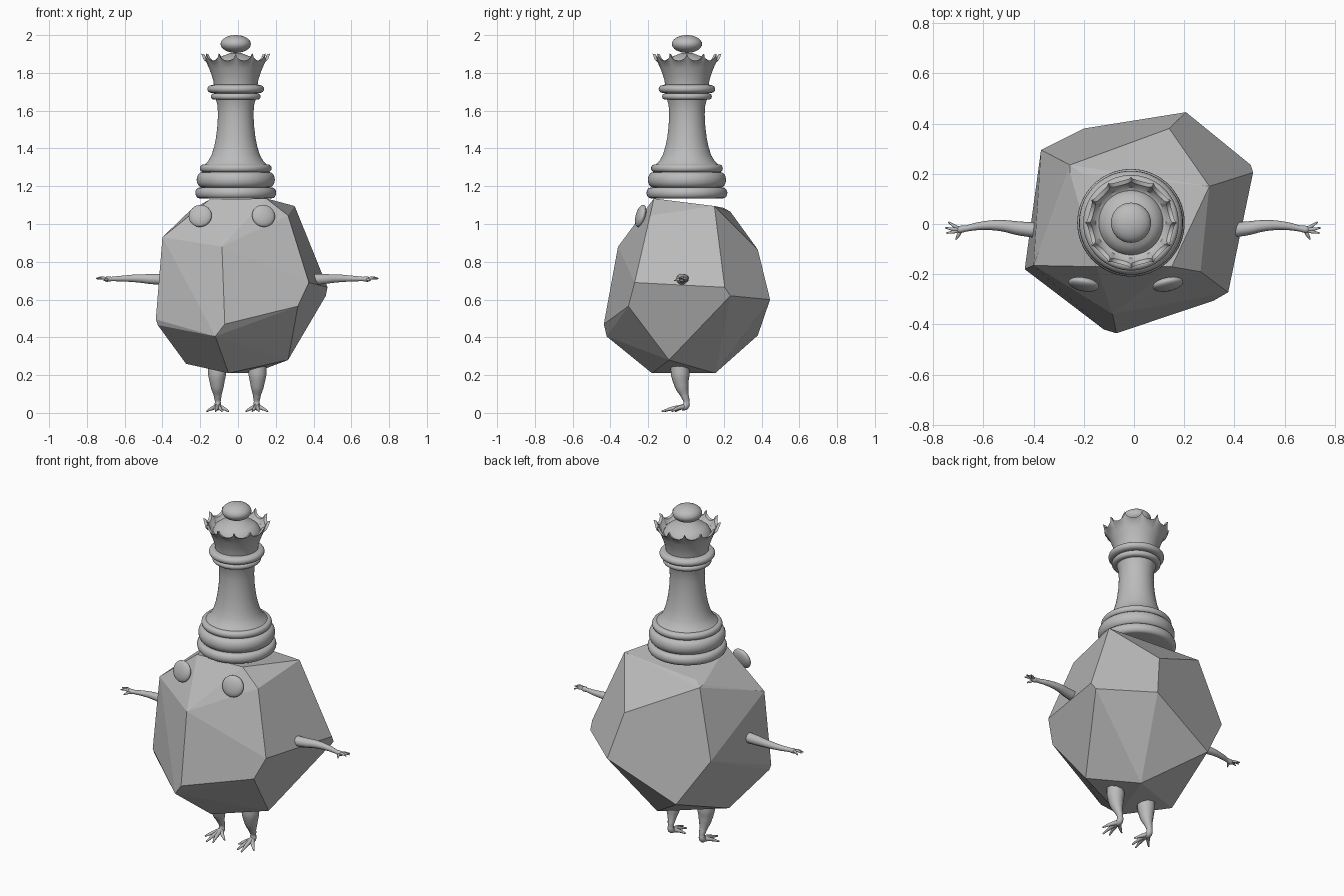
import bpy, bmesh, math
from mathutils import Vector

if "Cube" in bpy.data.objects:
    bpy.data.objects.remove(bpy.data.objects["Cube"])

gray = bpy.data.materials.new("stone_gray")
gray.diffuse_color = (0.5, 0.5, 0.5, 1)
gray.use_nodes = True
gray.node_tree.nodes["Principled BSDF"].inputs["Base Color"].default_value = gray.diffuse_color


def finish(name, bm, smooth=None):
    me = bpy.data.meshes.new(name)
    bmesh.ops.recalc_face_normals(bm, faces=bm.faces)
    bm.to_mesh(me)
    bm.free()
    me.materials.append(gray)
    ob = bpy.data.objects.new(name, me)
    bpy.context.collection.objects.link(ob)
    if smooth:
        bpy.ops.object.select_all(action='DESELECT')
        bpy.context.view_layer.objects.active = ob
        ob.select_set(True)
        bpy.ops.object.shade_smooth_by_angle(angle=math.radians(smooth))
    return ob


# Faceted rock body: hull of its corner points
corners = [
    (-.40, -.165, .93), (-.085, -.36, .88), (.265, -.19, 1.045), (.30, .15, 1.095),
    (-.07, -.435, .47), (-.12, -.42, .405), (-.435, -.18, .495), (-.425, -.175, .465),
    (.375, -.272, .69), (.317, -.305, .565), (.474, .205, .665), (.465, .235, .62),
    (.265, -.09, .28), (.207, .445, .60), (.14, .38, .865),
    (-.255, .235, 1.065), (-.255, .205, 1.07), (-.207, .20, 1.085),
    (-.37, .295, .68), (-.20, .38, .41), (.08, .155, .21), (-.05, -.18, .21),
    (-.275, -.01, .26), (-.15, -.17, 1.13), (.15, -.17, 1.135),
]
bm = bmesh.new()
for c in corners:
    bm.verts.new(c)
bmesh.ops.convex_hull(bm, input=bm.verts)
bmesh.ops.dissolve_limit(bm, angle_limit=math.radians(6), verts=bm.verts, edges=bm.edges)
finish("rock_body", bm)


# Turned tower
CX, CY = -.012, .005


def lathe(name, profile, seg=72, wave=None, smooth=35):
    """Spin (radius, z) points; wave(angle, index) lifts a ring point."""
    bm = bmesh.new()
    rings = []
    for i, (r, z) in enumerate(profile):
        ring = []
        for k in range(seg):
            a = 2 * math.pi * k / seg
            dr, dz = wave(a, i) if wave else (0, 0)
            ring.append(bm.verts.new((CX + (r + dr) * math.cos(a),
                                      CY + (r + dr) * math.sin(a), z + dz)))
        rings.append(ring)
    for lo, hi in zip(rings, rings[1:]):
        for k in range(seg):
            n = (k + 1) % seg
            bm.faces.new((lo[k], lo[n], hi[n], hi[k]))
    bm.faces.new(rings[0])
    bm.faces.new(rings[-1])
    return finish(name, bm, smooth)


def bead(r, z0, z1, bulge, n=8):
    """Half-round moulding between two heights."""
    return [(r - bulge + bulge * math.sin(math.pi * i / n),
             (z0 + z1) / 2 - (z1 - z0) / 2 * math.cos(math.pi * i / n)) for i in range(n + 1)]


column = (bead(.214, 1.136, 1.193, .022) + bead(.207, 1.193, 1.275, .03)
          + bead(.19, 1.275, 1.315, .018)
          + [(.165, 1.315), (.145, 1.335), (.128, 1.365), (.114, 1.41), (.104, 1.46), (.097, 1.52),
             (.094, 1.58), (.097, 1.63), (.105, 1.658)]
          + bead(.132, 1.658, 1.692, .018) + bead(.15, 1.694, 1.735, .022) + [(.118, 1.738)])
lathe("tower_column", column)


# Crown with twelve scalloped points around the rim
def scallop(a, i):
    if i not in (5, 6):
        return 0, 0
    t = (a * 12 / (2 * math.pi)) % 1 * 2 - 1
    notch = math.sqrt(max(0, 1 - t * t))
    return -.012 * notch, -.036 * notch


crown = [(.115, 1.73), (.119, 1.76), (.128, 1.79), (.141, 1.825), (.155, 1.855), (.182, 1.902),
         (.166, 1.898), (.14, 1.845), (.128, 1.84), (.118, 1.862), (.095, 1.88), (.06, 1.893),
         (.03, 1.905)]
lathe("crown", crown, 144, scallop)


def ball(name, loc, scale, turn=None):
    bm = bmesh.new()
    bmesh.ops.create_uvsphere(bm, u_segments=32, v_segments=16, radius=1)
    ob = finish(name, bm, 60)
    ob.location, ob.scale = loc, scale
    if turn:
        ob.rotation_euler = turn
    return ob


ball("crown_ball", (CX, CY, 1.953), (.08, .08, .047))

# Disc-like eyes lying on the sloping brow
ball("eye_left", (-.20, -.24, 1.043), (.062, .024, .06), (math.radians(-15), 0, math.radians(-10)))
ball("eye_right", (.135, -.24, 1.043), (.062, .024, .06), (math.radians(-15), 0, math.radians(12)))


# Limbs: tapered tubes given as (x, y, z, radius), mirrored by side
def tube(name, pts, side):
    cu = bpy.data.curves.new(name, 'CURVE')
    cu.dimensions = '3D'
    cu.bevel_depth, cu.bevel_resolution, cu.resolution_u = 1, 3, 6
    cu.use_fill_caps = True
    sp = cu.splines.new('BEZIER')
    sp.bezier_points.add(len(pts) - 1)
    for p, (x, y, z, r) in zip(sp.bezier_points, pts):
        p.co = Vector((side * x - .004, y, z))
        p.radius = r
        p.handle_left_type = p.handle_right_type = 'AUTO'
    ob = bpy.data.objects.new(name, cu)
    bpy.context.collection.objects.link(ob)
    cu.materials.append(gray)
    bpy.ops.object.select_all(action='DESELECT')
    bpy.context.view_layer.objects.active = ob
    ob.select_set(True)
    bpy.ops.object.convert(target='MESH')
    bpy.ops.object.shade_smooth_by_angle(angle=math.radians(50))


for side, label in ((-1, "left"), (1, "right")):
    # arm and hand
    tube(f"arm_{label}", [(.38, -.025, .707, .031), (.45, -.018, .708, .028), (.53, -.006, .712, .022),
                          (.61, -.008, .711, .016), (.665, -.018, .709, .012),
                          (.69, -.022, .708, .015), (.705, -.024, .707, .009)], side)
    for i, (x, y, z) in enumerate([(.735, .008, .708), (.747, -.015, .712),
                                   (.742, -.036, .71), (.705, -.062, .70)]):
        tube(f"finger_{label}_{i}", [(.685, -.022, .708, .008),
                                     ((.685 + x) / 2, (y - .022) / 2 - .002, z + .004, .007),
                                     (x, y, z, .003)], side)
    # leg and foot
    tube(f"leg_{label}", [(.105, -.03, .27, .052), (.107, -.03, .20, .049), (.106, -.022, .14, .036),
                          (.104, -.008, .095, .022), (.103, .002, .06, .016),
                          (.103, -.002, .036, .019), (.103, -.025, .027, .015)], side)
    for i, (x, y) in enumerate([(.045, -.055), (.08, -.115), (.115, -.128), (.162, -.075)]):
        tube(f"toe_{label}_{i}", [(.103, -.005, .034, .014),
                                  ((.103 + x) / 2, (y - .015) / 2, .024, .010),
                                  (x, y, .008, .004)], side)
